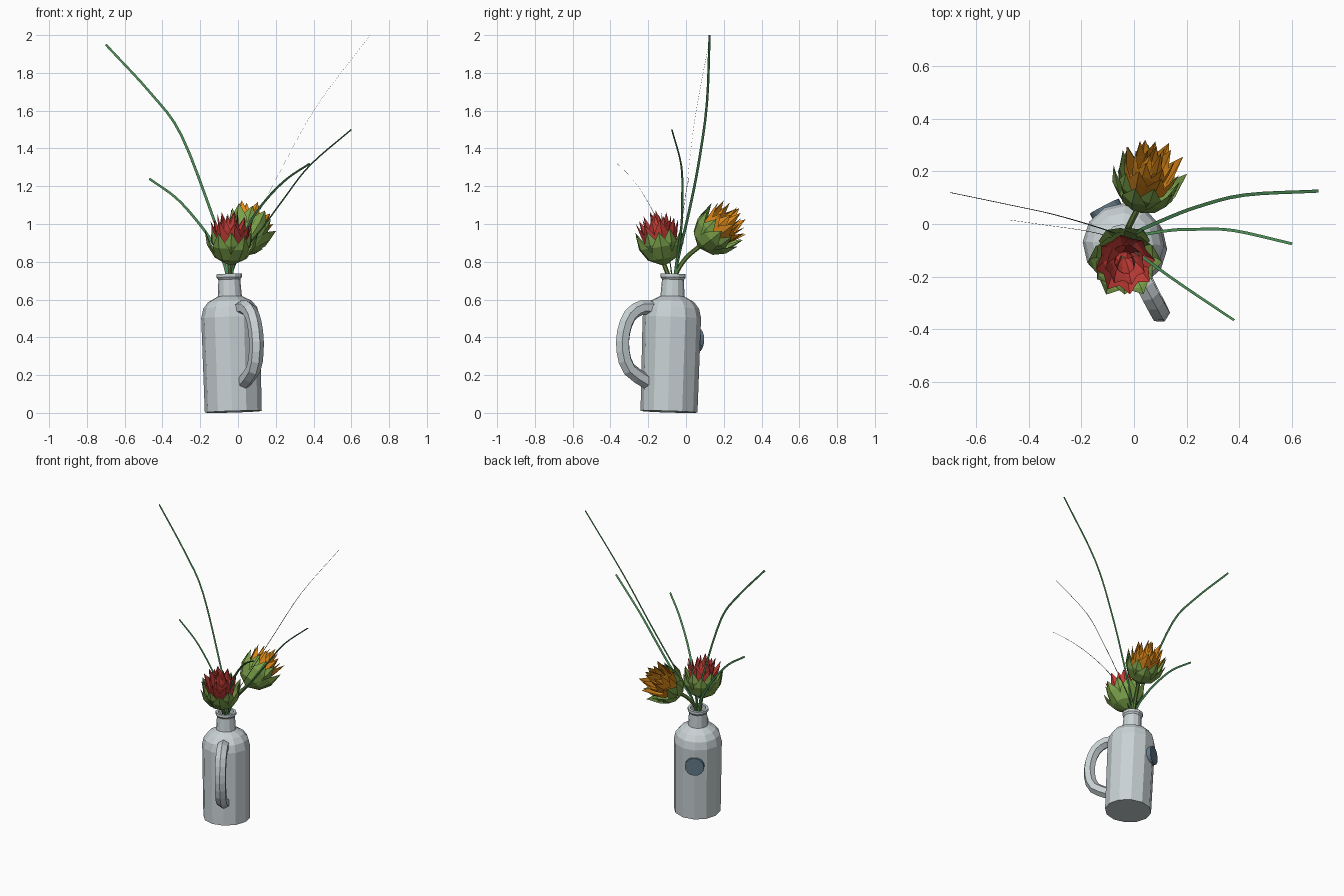
import bpy, bmesh, math
from mathutils import Vector, Matrix

if "Cube" in bpy.data.objects:
    bpy.data.objects.remove(bpy.data.objects["Cube"])


def material(name, rgb):
    m = bpy.data.materials.new(name)
    m.use_nodes = True
    m.diffuse_color = (*rgb, 1)
    m.node_tree.nodes["Principled BSDF"].inputs["Base Color"].default_value = (*rgb, 1)
    return m


GLASS = material("pale_glaze", (0.58, 0.64, 0.66))
SLATE = material("slate", (0.13, 0.2, 0.26))
GRASS = material("grass", (0.07, 0.25, 0.09))
STEM = material("stem_green", (0.14, 0.25, 0.05))
SEPAL = material("sepal_green", (0.2, 0.36, 0.07))
RED = material("red_petal", (0.6, 0.05, 0.04))
ORANGE = material("orange_petal", (0.75, 0.26, 0.01))


def finish(bm, name, mat, matrix=None, solid=True):
    if solid:
        bmesh.ops.recalc_face_normals(bm, faces=bm.faces)
    mesh = bpy.data.meshes.new(name)
    bm.to_mesh(mesh)
    bm.free()
    mesh.materials.append(mat)
    ob = bpy.data.objects.new(name, mesh)
    bpy.context.collection.objects.link(ob)
    if matrix:
        ob.matrix_world = matrix
    return ob


def bridge(bm, a, b, closed):
    """Quads between two rows of vertices."""
    n = len(a)
    for i in range(n if closed else n - 1):
        j = (i + 1) % n
        bm.faces.new((a[i], a[j], b[j], b[i]))


def smooth_path(points, steps):
    """Catmull-Rom curve through the points."""
    p = [Vector(q) for q in points]
    p = [2 * p[0] - p[1]] + p + [2 * p[-1] - p[-2]]
    out = []
    for i in range(1, len(p) - 2):
        a, b, c, d = p[i - 1:i + 3]
        for k in range(steps):
            t = k / steps
            out.append(0.5 * (2 * b + (c - a) * t + (2 * a - 5 * b + 4 * c - d) * t ** 2
                              + (3 * b - a - 3 * c + d) * t ** 3))
    return out + [p[-2]]


def sweep(name, points, section, side, mat, steps=4, taper=1.0, closed=True, matrix=None):
    """Carry a flat section along a path; 'side' fixes its u direction."""
    path = smooth_path(points, steps)
    bm = bmesh.new()
    rows = []
    for i, p in enumerate(path):
        t = (path[min(i + 1, len(path) - 1)] - path[max(i - 1, 0)]).normalized()
        u = Vector(side)
        u = (u - t * u.dot(t)).normalized()
        v = t.cross(u)
        s = 1 + (taper - 1) * i / (len(path) - 1)
        rows.append([bm.verts.new(p + (u * x + v * y) * s) for x, y in section])
    for a, b in zip(rows, rows[1:]):
        bridge(bm, a, b, closed)
    if closed:
        bm.faces.new(rows[0])
        bm.faces.new(rows[-1])
    return finish(bm, name, mat, matrix, closed)


def ngon(radius, sides):
    return [(radius * math.cos(math.tau * (i + 0.5) / sides),
             radius * math.sin(math.tau * (i + 0.5) / sides)) for i in range(sides)]


# Bottle frame: leans slightly, with local +x pointing along the handle
lean = Vector((0, 0, 1)).rotation_difference(Vector((-0.03, 0.03, 1))).to_matrix().to_4x4()
FRAME = (Matrix.Translation((-0.025, -0.09, 0.006)) @ lean
         @ Matrix.Rotation(math.radians(-62.5), 4, "Z"))

# Bottle body: a twelve-sided lathe with an open neck
profile = [(0.151, 0), (0.155, 0.5), (0.143, 0.55), (0.115, 0.585), (0.064, 0.612),
           (0.058, 0.70), (0.067, 0.712), (0.067, 0.73), (0.05, 0.73), (0.046, 0.6)]
bm = bmesh.new()
rings = [[bm.verts.new((r * math.cos(math.tau * i / 12), r * math.sin(math.tau * i / 12), z))
          for i in range(12)] for r, z in profile]
for a, b in zip(rings, rings[1:]):
    bridge(bm, a, b, True)
bm.faces.new(rings[0])
bm.faces.new(rings[-1])
finish(bm, "bottle", GLASS, FRAME)

# Handle
arc = [(0.10, 0.54), (0.18, 0.545), (0.25, 0.50), (0.285, 0.41),
       (0.285, 0.31), (0.245, 0.215), (0.13, 0.15)]
sweep("handle", [(x, 0, z) for x, z in arc], ngon(0.039, 6), (0, 1, 0), GLASS,
      steps=2, matrix=FRAME)

# Round badge on the side away from the handle
bm = bmesh.new()
bmesh.ops.create_cone(bm, cap_ends=True, segments=16, radius1=0.062, radius2=0.062, depth=0.03)
finish(bm, "round_badge", SLATE,
       FRAME @ Matrix.Translation((-0.15, 0, 0.385)) @ Matrix.Rotation(math.pi / 2, 4, "Y"))

# Grass blades: narrow ribbons fanning out of the neck
ROOT = (-0.045, -0.07, 0.62)
blades = [
    ("tall_left", (1, 0, 0.4),
     [(-0.055, -0.045, 0.8), (-0.13, -0.015, 1.03), (-0.30, 0.035, 1.47),
      (-0.46, 0.07, 1.69), (-0.70, 0.12, 1.95)]),
    ("tall_right", (0, 1, 0.1),
     [(-0.02, -0.045, 0.8), (0.11, 0.015, 1.06), (0.24, 0.065, 1.31),
      (0.42, 0.11, 1.63), (0.70, 0.125, 2.0)]),
    ("mid_right", (0.3, 0.8, -0.5),
     [(-0.01, -0.05, 0.8), (0.13, -0.025, 0.98), (0.24, -0.02, 1.13),
      (0.38, -0.025, 1.31), (0.60, -0.075, 1.5)]),
    ("front_right", (-0.3, -0.17, 0.2),
     [(-0.02, -0.085, 0.8), (0.06, -0.145, 1.0), (0.15, -0.21, 1.13),
      (0.26, -0.285, 1.24), (0.38, -0.365, 1.32)]),
    ("short_left", (1, 0, 1),
     [(-0.07, -0.055, 0.78), (-0.14, -0.035, 0.91), (-0.22, -0.02, 1.02),
      (-0.33, -0.005, 1.14), (-0.47, 0.015, 1.24)]),
]
for name, side, pts in blades:
    sweep("grass_" + name, [ROOT] + pts, [(-0.008, 0), (0.008, 0)], side, GRASS,
          taper=0.75, closed=False)

# Flower whorls: petal count, turn, and rows of (distance out, height, half width)
SEPALS = [
    (6, 0.0, [(0.015, 0, 0.012), (0.085, 0.035, 0.052), (0.128, 0.10, 0.05), (0.142, 0.18, 0)]),
    (6, 0.5, [(0.015, 0.01, 0.012), (0.075, 0.045, 0.05), (0.115, 0.12, 0.046), (0.122, 0.20, 0)]),
]
PETALS = [
    (8, 0.2, [(0.015, 0.03, 0.012), (0.08, 0.10, 0.037), (0.1, 0.17, 0.036), (0.115, 0.235, 0)]),
    (7, 0.6, [(0.012, 0.03, 0.01), (0.055, 0.11, 0.035), (0.072, 0.19, 0.034), (0.078, 0.265, 0)]),
    (5, 0.1, [(0.01, 0.03, 0.008), (0.03, 0.11, 0.03), (0.04, 0.19, 0.03), (0.03, 0.28, 0)]),
]


def whorls(name, layers, mat, matrix):
    """Creased pointed petals set in rings round the local z axis."""
    bm = bmesh.new()
    for count, turn, rows in layers:
        for k in range(count):
            spin = Matrix.Rotation(math.tau * (k + turn) / count, 3, "Z")
            wobble = 1 + 0.05 * math.sin(5 * k + 9 * turn)
            grid = []
            for r, z, w in rows[:-1]:
                cross = [(r - 0.4 * w, -w), (r, 0), (r - 0.4 * w, w)]
                grid.append([bm.verts.new(spin @ Vector((x, y, z * wobble))) for x, y in cross])
            for a, b in zip(grid, grid[1:]):
                bridge(bm, a, b, False)
            r, z, _ = rows[-1]
            tip = bm.verts.new(spin @ Vector((r, 0, z * wobble)))
            for a, b in zip(grid[-1], grid[-1][1:]):
                bm.faces.new((a, b, tip))
    finish(bm, name, mat, matrix, False)


def flower(name, base, axis, size, mat, stem):
    turn = Vector((0, 0, 1)).rotation_difference(Vector(axis)).to_matrix().to_4x4()
    place = Matrix.Translation(base) @ turn @ Matrix.Scale(size, 4)
    whorls(name + "_sepals", SEPALS, SEPAL, place)
    whorls(name + "_petals", PETALS, mat, place)
    end = Vector(base) + 0.03 * Vector(axis)
    sweep(name + "_stem", [ROOT] + stem + [base, end], ngon(0.012, 6), (1, 0, 0), STEM)


flower("red_flower", (-0.04, -0.115, 0.785), (0.03, -0.17, 1), 1.0, RED,
       [(-0.045, -0.085, 0.7)])
flower("orange_flower", (0.02, 0.07, 0.88), (0.22, 0.72, 0.62), 1.02, ORANGE,
       [(-0.04, -0.055, 0.73), (-0.015, 0.0, 0.82)])
